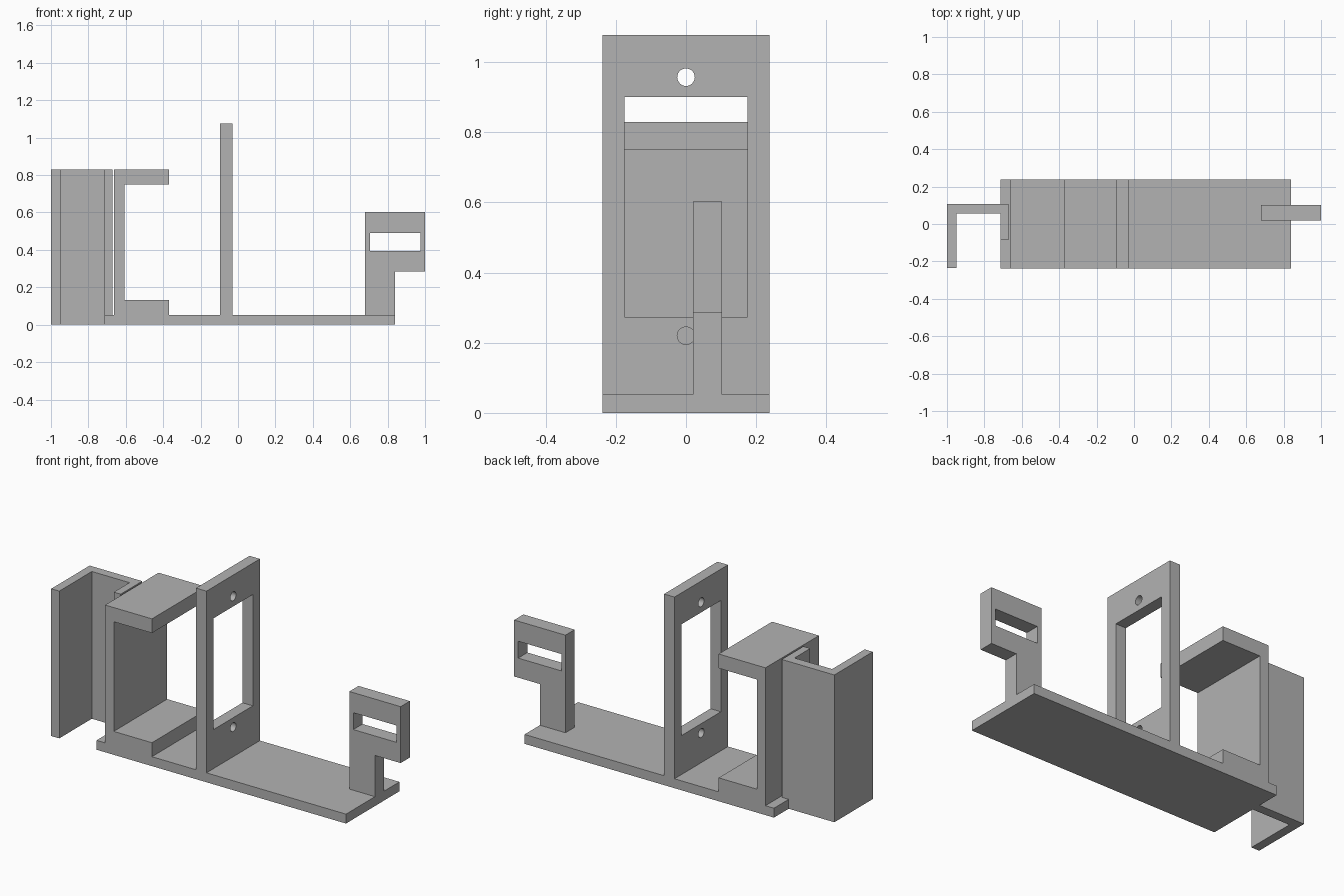
import bpy
import bmesh
import math
from mathutils import Vector

default = bpy.data.objects.get("Cube")
if default:
    bpy.data.objects.remove(default, do_unlink=True)

grey = bpy.data.materials.new("plain grey")
grey.use_nodes = True
GREY = (0.45, 0.45, 0.45, 1)
grey.diffuse_color = GREY
grey.node_tree.nodes["Principled BSDF"].inputs["Base Color"].default_value = GREY

HALF = 0.238     # half depth of the full-width parts
FLOOR = 0.053    # base thickness
WALL = 0.83      # height of bracket and guard


def extrude(name, outline, axis, start, end):
    """Extrude a 2D outline along x, y or z between start and end."""
    place = {"x": lambda a, b: (start, a, b),
             "y": lambda a, b: (a, start, b),
             "z": lambda a, b: (a, b, start)}[axis]
    bm = bmesh.new()
    face = bm.faces.new([bm.verts.new(place(a, b)) for a, b in outline])
    new = bmesh.ops.extrude_face_region(bm, geom=[face])["geom"]
    shift = Vector([(end - start) * (c == axis) for c in "xyz"])
    bmesh.ops.translate(bm, vec=shift,
                        verts=[v for v in new if isinstance(v, bmesh.types.BMVert)])
    bmesh.ops.recalc_face_normals(bm, faces=bm.faces)
    mesh = bpy.data.meshes.new(name)
    bm.to_mesh(mesh)
    bm.free()
    mesh.materials.append(grey)
    obj = bpy.data.objects.new(name, mesh)
    bpy.context.collection.objects.link(obj)
    return obj


def rect(a0, a1, b0, b1):
    return [(a0, b0), (a1, b0), (a1, b1), (a0, b1)]


def circle(a, b, r, n=32):
    return [(a + r * math.cos(math.tau * i / n), b + r * math.sin(math.tau * i / n))
            for i in range(n)]


def cut(obj, outline, axis, start, end):
    """Cut an extruded outline out of an object."""
    cutter = extrude("cutter", outline, axis, start, end)
    cutter.hide_render = True
    mod = obj.modifiers.new("cut", "BOOLEAN")
    mod.operation = "DIFFERENCE"
    mod.solver = "EXACT"
    mod.object = cutter
    bpy.context.view_layer.objects.active = obj
    bpy.ops.object.modifier_apply(modifier=mod.name)
    bpy.data.objects.remove(cutter, do_unlink=True)


# Base plate
extrude("base_plate", rect(-0.715, 0.84, 0, FLOOR), "y", -HALF, HALF)

# Upright frame with window and screw holes
frame = extrude("upright_frame", rect(-HALF, HALF, FLOOR, 1.077), "x", -0.095, -0.03)
cut(frame, rect(-0.175, 0.175, 0.273, 0.9), "x", -0.2, 0.1)
for z in (0.22, 0.957):
    cut(frame, circle(0, z, 0.025), "x", -0.2, 0.1)

# C-shaped bracket
extrude("c_bracket",
        [(-0.662, FLOOR), (-0.37, FLOOR), (-0.37, 0.132), (-0.608, 0.132),
         (-0.608, 0.75), (-0.37, 0.75), (-0.37, WALL), (-0.662, WALL)],
        "y", -HALF, HALF)

# Hooked guard standing beside the bracket
extrude("hooked_guard",
        [(-1, -0.235), (-0.95, -0.235), (-0.95, 0.055), (-0.715, 0.055),
         (-0.715, -0.085), (-0.672, -0.085), (-0.672, 0.107), (-1, 0.107)],
        "z", 0, WALL)

# Slotted arm at the far end
arm = extrude("slotted_arm",
              [(0.68, FLOOR), (0.84, FLOOR), (0.84, 0.285), (1, 0.285),
               (1, 0.603), (0.68, 0.603)],
              "y", 0.02, 0.102)
cut(arm, rect(0.705, 0.975, 0.395, 0.49), "y", -0.1, 0.2)
